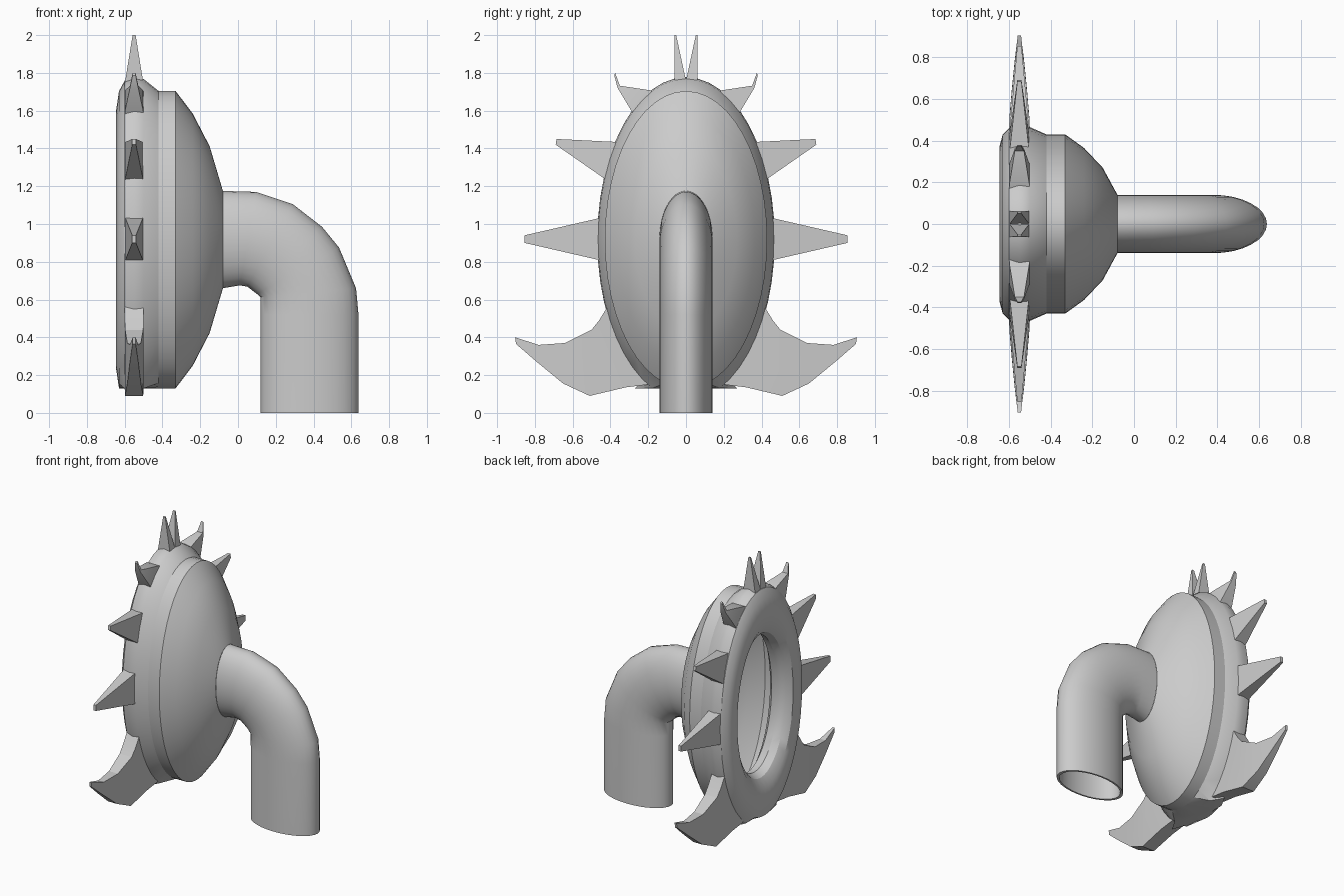
import bpy, bmesh, math

if "Cube" in bpy.data.objects:
    bpy.data.objects.remove(bpy.data.objects["Cube"])

grey = bpy.data.materials.new("plain grey")
grey.diffuse_color = (0.6, 0.6, 0.6, 1)
grey.use_nodes = True
grey.node_tree.nodes["Principled BSDF"].inputs["Base Color"].default_value = grey.diffuse_color

CX, CZ, RATIO, FLOOR = -0.55, 0.917, 1.83, 0.13


def loft(name, rings, loop=False, caps=False, angle=30):
    """Skin a list of equal-length closed rings into one mesh object."""
    bm = bmesh.new()
    vs = [[bm.verts.new(p) for p in r] for r in rings]
    n = len(rings[0])
    for i in range(len(vs) if loop else len(vs) - 1):
        a, b = vs[i], vs[(i + 1) % len(vs)]
        for j in range(n):
            k = (j + 1) % n
            bm.faces.new((a[j], a[k], b[k], b[j]))
    if caps:
        bm.faces.new(vs[0])
        bm.faces.new(vs[-1])
    bmesh.ops.recalc_face_normals(bm, faces=bm.faces)
    me = bpy.data.meshes.new(name)
    bm.to_mesh(me)
    bm.free()
    me.materials.append(grey)
    ob = bpy.data.objects.new(name, me)
    bpy.context.collection.objects.link(ob)
    bpy.ops.object.select_all(action='DESELECT')
    ob.select_set(True)
    bpy.context.view_layer.objects.active = ob
    bpy.ops.object.shade_smooth_by_angle(angle=math.radians(angle))
    return ob


def oval(x, r, n=48):
    """Upright oval ring at x, flattened along the bottom."""
    pts = []
    for i in range(n):
        t = 2 * math.pi * i / n
        y, z = r * math.cos(t), CZ + RATIO * r * math.sin(t)
        if z < FLOOR - 0.002:
            y, z = y * 1.5, FLOOR
        pts.append((x, y, z))
    return pts


# thick rounded rim around the opening
rim = [(-.55, .47), (-.60, .46), (-.63, .43), (-.645, .375), (-.635, .32), (-.60, .285),
       (-.55, .27), (-.49, .28), (-.45, .32), (-.42, .37), (-.42, .43), (-.50, .465)]
loft("rim", [oval(x, r) for x, r in rim], loop=True)

# hollow bell narrowing to the pipe
bell = [(-.42, .43), (-.33, .43), (-.24, .365), (-.15, .27), (-.08, .141)]
inner = [(x - .012, r - .012) for x, r in reversed(bell)]
loft("bell", [oval(x, r) for x, r in bell + inner], loop=True)

# bent oval pipe: outer and inner bend points in the xz plane
bend = [((-.08, 1.175), (-.08, .66)), ((.095, 1.17), (.01, .675)), ((.29, 1.105), (.05, .668)),
        ((.445, .985), (.08, .645)), ((.535, .875), (.10, .63)), ((.625, .66), (.12, .612)),
        ((.638, .52), (.12, .52)), ((.638, 0), (.12, 0))]


def pipe_ring(a, b, s, n=32):
    cx, cz = (a[0] + b[0]) / 2, (a[1] + b[1]) / 2
    hx, hz = (a[0] - b[0]) / 2 * s, (a[1] - b[1]) / 2 * s
    return [(cx + hx * math.cos(t), .14 * s * math.sin(t), cz + hz * math.cos(t))
            for t in (2 * math.pi * i / n for i in range(n))]


loft("pipe", [pipe_ring(a, b, 1) for a, b in bend] +
     [pipe_ring(a, b, .92) for a, b in reversed(bend)], loop=True)

# spikes and lower fins: sections as (edge point, edge point, half width) in yz
shapes = {
    "side_spike": [((.42, 1.04), (.42, .80), .05), ((.855, .94), (.855, .90), .01)],
    "upper_spike": [((.32, 1.432), (.41, 1.225), .05), ((.685, 1.45), (.69, 1.42), .01)],
    "shoulder_spike": [((.15, 1.69), (.275, 1.57), .05), ((.19, 1.708), (.29, 1.60), .048),
                       ((.35, 1.732), (.362, 1.72), .022), ((.375, 1.80), (.38, 1.787), .008)],
    "top_spike": [((-.004, 1.74), (.062, 1.74), .05), ((.052, 2.0), (.06, 2.0), .008)],
    "lower_fin": [((.38, .62), (.20, .15), .05), ((.46, .49), (.32, .135), .05),
                  ((.50, .44), (.51, .09), .048), ((.64, .37), (.65, .155), .036),
                  ((.78, .36), (.79, .27), .022), ((.905, .40), (.90, .365), .008)],
}
for name, secs in shapes.items():
    for side, s in (("right", 1), ("left", -1)):
        rings = [[(CX - w, s * a[0], a[1]), (CX + w, s * a[0], a[1]),
                  (CX + w, s * b[0], b[1]), (CX - w, s * b[0], b[1])] for a, b, w in secs]
        loft(f"{name}_{side}", rings, caps=True, angle=20)
